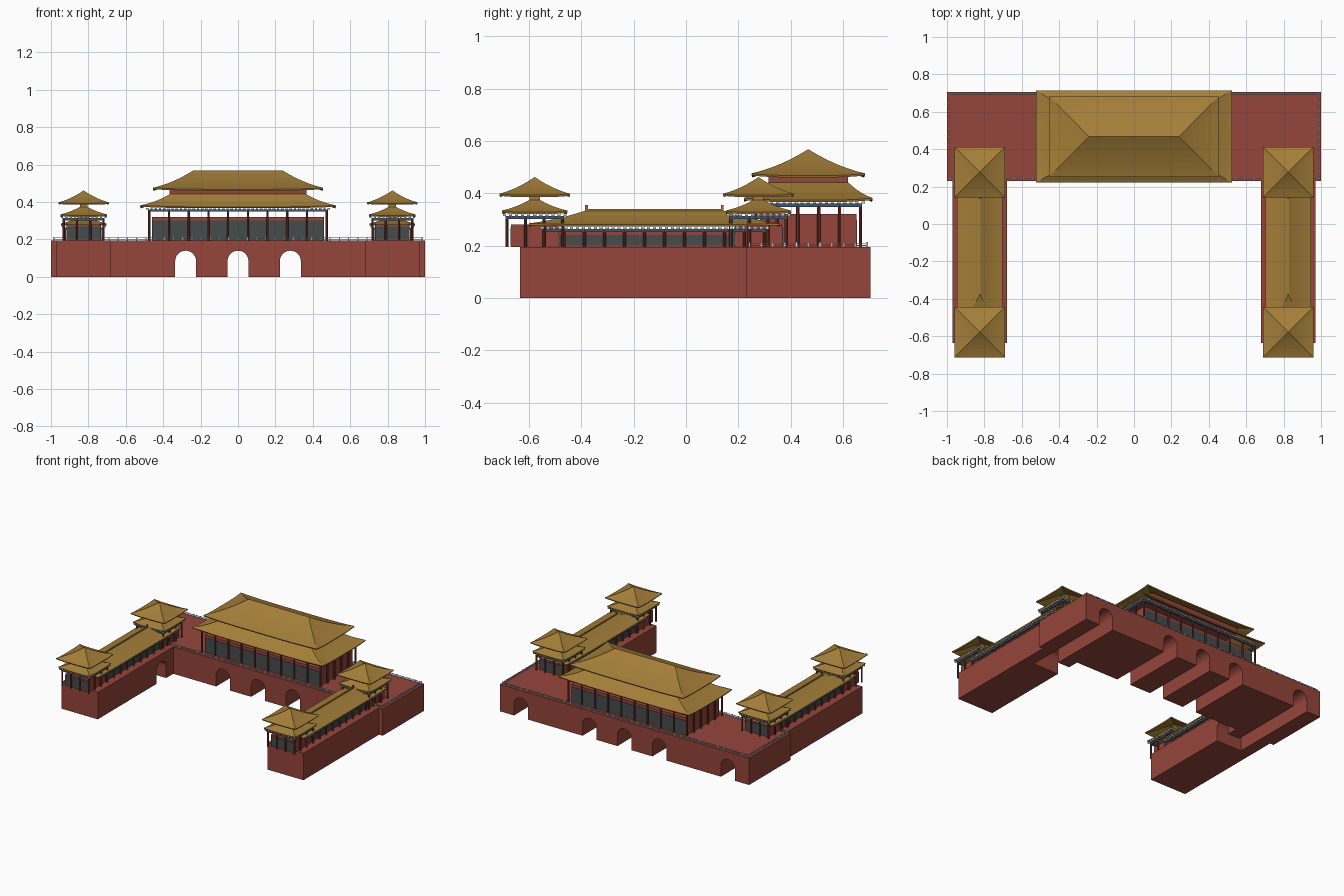
import bpy, bmesh, math
from mathutils import Matrix

cube = bpy.data.objects.get("Cube")
if cube:
    bpy.data.objects.remove(cube, do_unlink=True)


def material(name, rgb):
    m = bpy.data.materials.new(name)
    m.use_nodes = True
    col = (*rgb, 1)
    m.diffuse_color = col
    m.node_tree.nodes["Principled BSDF"].inputs["Base Color"].default_value = col
    return m


RED = material("wall red", (0.3, 0.06, 0.043))
COLUMN = material("column red", (0.2, 0.04, 0.03))
GOLD = material("roof gold", (0.37, 0.21, 0.04))
GREY = material("window grey", (0.06, 0.07, 0.07))
BLUE = material("beam blue", (0.05, 0.09, 0.16))
WHITE = material("pale stone", (0.65, 0.68, 0.68))


def finish(name, bm, *mats):
    mesh = bpy.data.meshes.new(name)
    bm.normal_update()
    bm.to_mesh(mesh)
    bm.free()
    for m in mats:
        mesh.materials.append(m)
    obj = bpy.data.objects.new(name, mesh)
    bpy.context.collection.objects.link(obj)
    return obj


def add_box(bm, x0, x1, y0, y1, z0, z1):
    at = Matrix.Translation(((x0 + x1) / 2, (y0 + y1) / 2, (z0 + z1) / 2))
    bmesh.ops.create_cube(bm, size=1, matrix=at @ Matrix.Diagonal((x1 - x0, y1 - y0, z1 - z0, 1)))


def extrude(name, points, vec, mat):
    """Closed prism from a planar outline."""
    bm = bmesh.new()
    face = bm.faces.new([bm.verts.new(p) for p in points])
    res = bmesh.ops.extrude_face_region(bm, geom=[face])
    bmesh.ops.translate(bm, vec=vec, verts=[v for v in res["geom"] if isinstance(v, bmesh.types.BMVert)])
    bmesh.ops.recalc_face_normals(bm, faces=bm.faces)
    return finish(name, bm, mat)


def spots(half, n):
    return [-half + 2 * half * i / (n - 1) for i in range(n)]


def perimeter(hx, hy, nx, ny):
    """Evenly spaced points round a rectangle."""
    pts = {(round(x, 4), s * hy) for x in spots(hx, nx) for s in (-1, 1)}
    return sorted(pts | {(s * hx, round(y, 4)) for y in spots(hy, ny) for s in (-1, 1)})


# Roofs: concave hip surface with lifted corners
def roof(name, cx, cy, eave, top, z0, z1, lift=0.008, rows=6, cols=12):
    bm = bmesh.new()
    rings = []
    for i in range(rows + 1):
        t = i / rows
        hx, hy = (eave[k] + (top[k] - eave[k]) * t for k in (0, 1))
        z = z0 + (z1 - z0) * (0.65 * t + 0.35 * t * t)
        corners = [(-hx, -hy), (hx, -hy), (hx, hy), (-hx, hy)]
        ring = []
        for a, b in zip(corners, corners[1:] + corners[:1]):
            for j in range(cols):
                u = j / cols
                up = lift * abs(2 * u - 1) ** 4 * (1 - t) ** 2
                ring.append(bm.verts.new((cx + a[0] + (b[0] - a[0]) * u,
                                          cy + a[1] + (b[1] - a[1]) * u, z + up)))
        rings.append(ring)
    n = 4 * cols
    for lo, hi in zip(rings, rings[1:]):
        for j in range(n):
            k = (j + 1) % n
            bm.faces.new((lo[j], lo[k], hi[k], hi[j]))
    bmesh.ops.remove_doubles(bm, verts=bm.verts, dist=0.0001)
    obj = finish(name, bm, GOLD)
    mod = obj.modifiers.new("thickness", "SOLIDIFY")
    mod.thickness = 0.008
    return obj


# Pavilion body: wall core, window plates, columns, beam and bracket blocks
def pavilion(name, cx, cy, hx, hy, nx, ny, wall_top, beam_z, window_top, faces):
    floor = 0.195
    bm = bmesh.new()
    wx, wy = hx - 0.014, hy - 0.016
    add_box(bm, cx - wx, cx + wx, cy - wy, cy + wy, floor, wall_top)
    finish(name + "_walls", bm, RED)

    bm = bmesh.new()
    for s in (-1, 1):
        if faces == "y":
            y = cy + s * wy
            add_box(bm, cx - wx, cx + wx, y - 0.003, y + 0.003, floor + 0.006, window_top)
        else:
            x = cx + s * wx
            add_box(bm, x - 0.003, x + 0.003, cy - wy, cy + wy, floor + 0.006, window_top)
    finish(name + "_windows", bm, GREY)

    bm = bmesh.new()
    height = beam_z - floor
    for x, y in perimeter(hx, hy, nx, ny):
        bmesh.ops.create_cone(bm, cap_ends=True, segments=8, radius1=0.006, radius2=0.006, depth=height,
                              matrix=Matrix.Translation((cx + x, cy + y, floor + height / 2)))
    finish(name + "_columns", bm, COLUMN)

    bm = bmesh.new()
    for s in (-1, 1):
        add_box(bm, cx - hx - 0.006, cx + hx + 0.006, cy + s * hy - 0.005, cy + s * hy + 0.005,
                beam_z - 0.008, beam_z + 0.004)
        add_box(bm, cx + s * hx - 0.005, cx + s * hx + 0.005, cy - hy, cy + hy, beam_z - 0.008, beam_z + 0.004)
    finish(name + "_beams", bm, BLUE)

    bm = bmesh.new()
    px, py = hx + 0.01, hy + 0.01
    for x, y in perimeter(px, py, round(px / 0.011), round(py / 0.011)):
        add_box(bm, cx + x - 0.006, cx + x + 0.006, cy + y - 0.006, cy + y + 0.006, beam_z + 0.004, beam_z + 0.013)
    finish(name + "_brackets", bm, WHITE)


# U-shaped platform with arched tunnels
right = [(0.97, 0.23), (0.97, -0.635), (0.68, -0.635), (0.68, 0.23)]
outline = [(1, 0.705), (1, 0.23)] + right
outline += [(-x, y) for x, y in reversed(outline)]
platform = extrude("platform", [(x, y, 0) for x, y in outline], (0, 0, 0.195), RED)


def arch(r=0.056, spring=0.084):
    curve = [(r * math.cos(math.pi * i / 12), spring + r * math.sin(math.pi * i / 12)) for i in range(13)]
    return [(r, -0.02)] + curve + [(-r, -0.02)]


cutters = [extrude("tunnel_cutter", [(x + c, 0.1, z) for x, z in arch()], (0, 0.8, 0), RED)
           for c in (-0.28, 0, 0.28)]
for s in (-1, 1):
    c = s * 0.83
    cutters.append(extrude("side_tunnel_cutter", [(x + c, 0.035, z) for x, z in arch()], (0, 0.8, 0), RED))
    cutters.append(extrude("cross_tunnel_cutter", [(c, 0.092 + y, z) for y, z in arch(0.057)],
                           (-s * 0.3, 0, 0), RED))
bpy.context.view_layer.objects.active = platform
for cutter in cutters:
    mod = platform.modifiers.new("tunnel", "BOOLEAN")
    mod.operation, mod.solver, mod.object = "DIFFERENCE", "EXACT", cutter
    bpy.ops.object.modifier_apply(modifier=mod.name)
    bpy.data.objects.remove(cutter, do_unlink=True)

# Balustrade round the main terrace
bm = bmesh.new()
RX, RY, CY = 0.985, 0.225, 0.467
for s in (-1, 1):
    for z in (0.2, 0.209):
        add_box(bm, -RX, RX, CY + s * RY - 0.002, CY + s * RY + 0.002, z - 0.0015, z + 0.0015)
        add_box(bm, s * RX - 0.002, s * RX + 0.002, CY - RY, CY + RY, z - 0.0015, z + 0.0015)
for x, y in perimeter(RX, RY, 41, 11):
    add_box(bm, x - 0.003, x + 0.003, CY + y - 0.003, CY + y + 0.003, 0.194, 0.213)
finish("balustrade", bm, WHITE)

# Main hall with two-tier roof
pavilion("hall", 0, CY, 0.475, 0.2, 10, 6, 0.32, 0.356, 0.3, "y")
roof("hall_lower_roof", 0, CY, (0.523, 0.246), (0.36, 0.15), 0.374, 0.444)
bm = bmesh.new()
add_box(bm, -0.365, 0.365, CY - 0.152, CY + 0.152, 0.43, 0.475)
finish("hall_upper_wall", bm, RED)
roof("hall_upper_roof", 0, CY, (0.455, 0.216), (0.24, 0), 0.468, 0.568)

# Galleries and corner towers on both wings
for side, cx in (("right", -0.825), ("left", 0.825)):
    pavilion(side + "_gallery", cx, -0.12, 0.1, 0.42, 4, 12, 0.255, 0.26, 0.24, "x")
    roof(side + "_gallery_roof", cx, -0.12, (0.122, 0.48), (0, 0.26), 0.28, 0.335, 0.005)
    bm = bmesh.new()
    add_box(bm, cx - 0.004, cx + 0.004, -0.38, 0.14, 0.328, 0.339)
    for y in (-0.38, 0.138):
        add_box(bm, cx - 0.004, cx + 0.004, y - 0.005, y + 0.005, 0.33, 0.355)
    finish(side + "_gallery_ridge", bm, GOLD)
    for place, cy in (("front", -0.578), ("back", 0.277)):
        name = f"{side}_{place}_tower"
        pavilion(name, cx, cy, 0.106, 0.106, 4, 4, 0.28, 0.31, 0.27, "y")
        roof(name + "_lower_roof", cx, cy, (0.125, 0.125), (0, 0), 0.328, 0.386, 0.006)
        roof(name + "_upper_roof", cx, cy, (0.135, 0.135), (0, 0), 0.393, 0.462, 0.005)
        bm = bmesh.new()
        add_box(bm, cx - 0.02, cx + 0.02, cy - 0.02, cy + 0.02, 0.37, 0.43)
        finish(name + "_neck", bm, GOLD)
